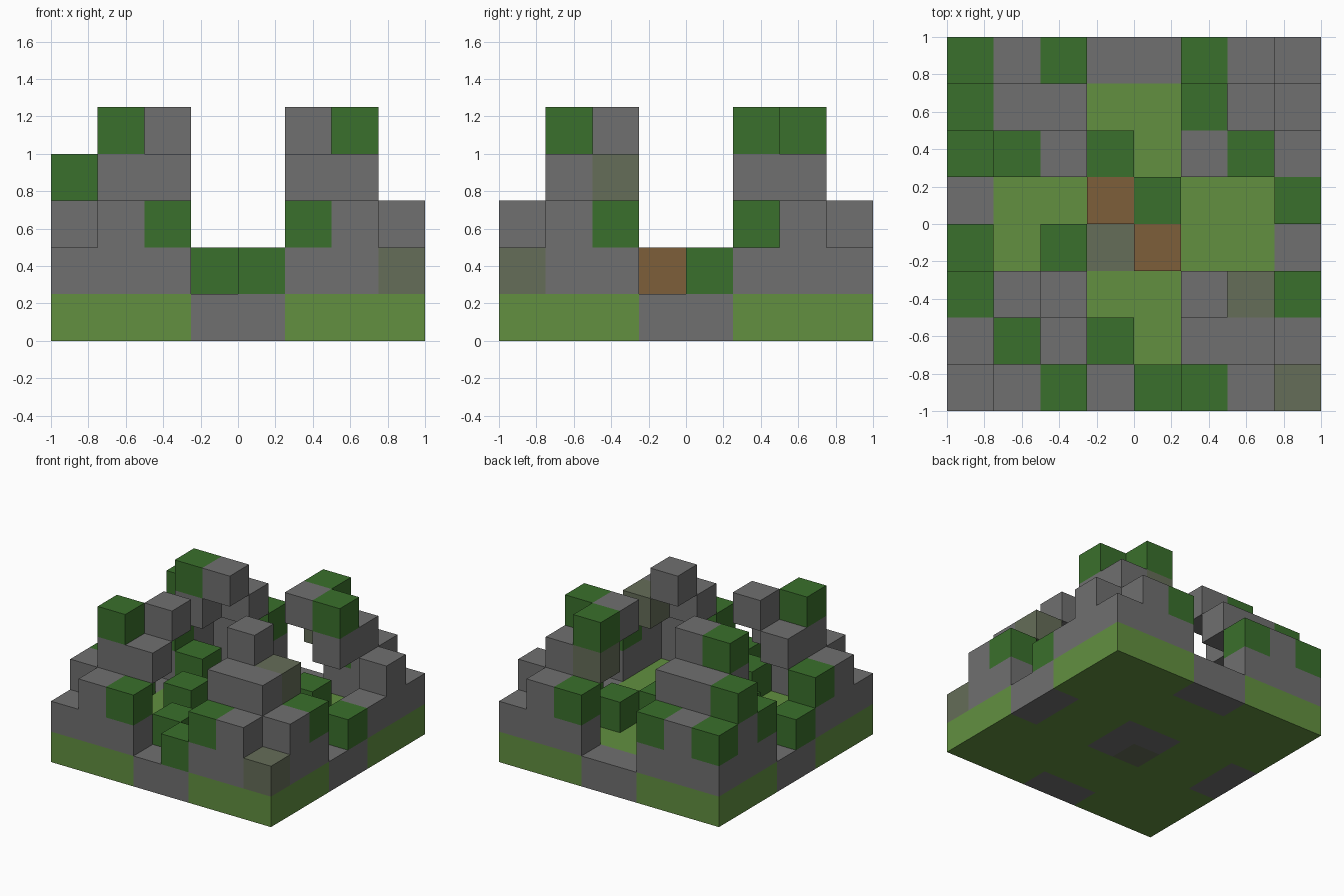
import bpy
import bmesh
from mathutils import Vector

if "Cube" in bpy.data.objects:
    bpy.data.objects.remove(bpy.data.objects["Cube"], do_unlink=True)

N = 8        # blocks along each side
S = 2 / N    # block size


def material(name, rgb):
    m = bpy.data.materials.new(name)
    m.use_nodes = True
    m.diffuse_color = (*rgb, 1)
    bsdf = m.node_tree.nodes["Principled BSDF"]
    bsdf.inputs["Base Color"].default_value = (*rgb, 1)
    bsdf.inputs["Roughness"].default_value = 1
    return m


grass = material("grass_green", (0.122, 0.279, 0.051))
leaf = material("leaf_green", (0.042, 0.162, 0.025))
stone = material("stone_grey", (0.162, 0.162, 0.162))
mossy = material("mossy_grey", (0.130, 0.153, 0.098))
wood = material("wood_brown", (0.205, 0.112, 0.042))

blocks = {}  # (column, row, layer) -> part name and material


def put(part, mat, *cells):
    for c in cells:
        blocks[c] = (part, mat)


def corners(i, j, k):
    """The same block in all four corners of the plan."""
    return [(a, b, k) for a in (i, N - 1 - i) for b in (j, N - 1 - j)]


# Ground slab with a stone threshold on each side and a stone hearth
for i in range(N):
    for j in range(N):
        put("ground", grass, (i, j, 0))
put("threshold", stone, *corners(3, 0, 0), *corners(0, 3, 0))
put("hearth", stone, *corners(3, 3, 0))

# Hollow stepped dome, open in the middle of each side
for a in range(3):
    put("lower_wall", stone, *corners(a, 0, 1), *corners(0, a, 1))
for a in (1, 2):
    put("middle_wall", stone, *corners(a, 0, 2), *corners(0, a, 2))
    put("upper_wall", stone, *corners(a, 1, 3), *corners(1, a, 3))
put("roof_cap", stone, *corners(2, 2, 4))
del blocks[(7, 5, 2)]

# Mossy stones
put("mossy_stone", mossy, (3, 3, 0), (7, 0, 1), (6, 2, 3), (5, 6, 3))

# Leaves growing in and on the walls
put("wall_leaves", leaf, *corners(2, 0, 2), (0, 2, 2), (0, 5, 2), (7, 2, 2),
    (0, 7, 2), (0, 6, 3))
put("roof_leaves", leaf, (1, 1, 4), (1, 5, 4), (6, 5, 4), (5, 6, 4))

# Bushes on the ground
put("bush", leaf, (4, 0, 1), (3, 1, 1), (0, 3, 1), (2, 3, 1), (4, 4, 1),
    (7, 4, 1), (3, 5, 1), (5, 5, 1), (1, 5, 1))

# Logs on the hearth
put("log", wood, (3, 4, 1), (4, 3, 1))


def block_faces(bm, cell):
    """Add the sides of a block that no other block covers."""
    centre = Vector(cell) + Vector((0.5, 0.5, 0.5))
    for axis in range(3):
        for sign in (-1, 1):
            n = Vector((0, 0, 0))
            n[axis] = sign
            if tuple(int(c + d) for c, d in zip(cell, n)) in blocks:
                continue
            u = Vector((0, 0, 0))
            u[(axis + 1) % 3] = 0.5
            v = n.cross(u)
            mid = centre + n / 2
            quad = [mid - u - v, mid + u - v, mid + u + v, mid - u + v]
            bm.faces.new([bm.verts.new((p.x * S - 1, p.y * S - 1, p.z * S))
                          for p in quad])


# One object for each part
for part in dict.fromkeys(name for name, _ in blocks.values()):
    bm = bmesh.new()
    for cell, (name, mat) in blocks.items():
        if name == part:
            block_faces(bm, cell)
            part_mat = mat
    bmesh.ops.remove_doubles(bm, verts=bm.verts, dist=0.001)
    mesh = bpy.data.meshes.new(part)
    bm.to_mesh(mesh)
    bm.free()
    mesh.materials.append(part_mat)
    bpy.context.collection.objects.link(bpy.data.objects.new(part, mesh))
